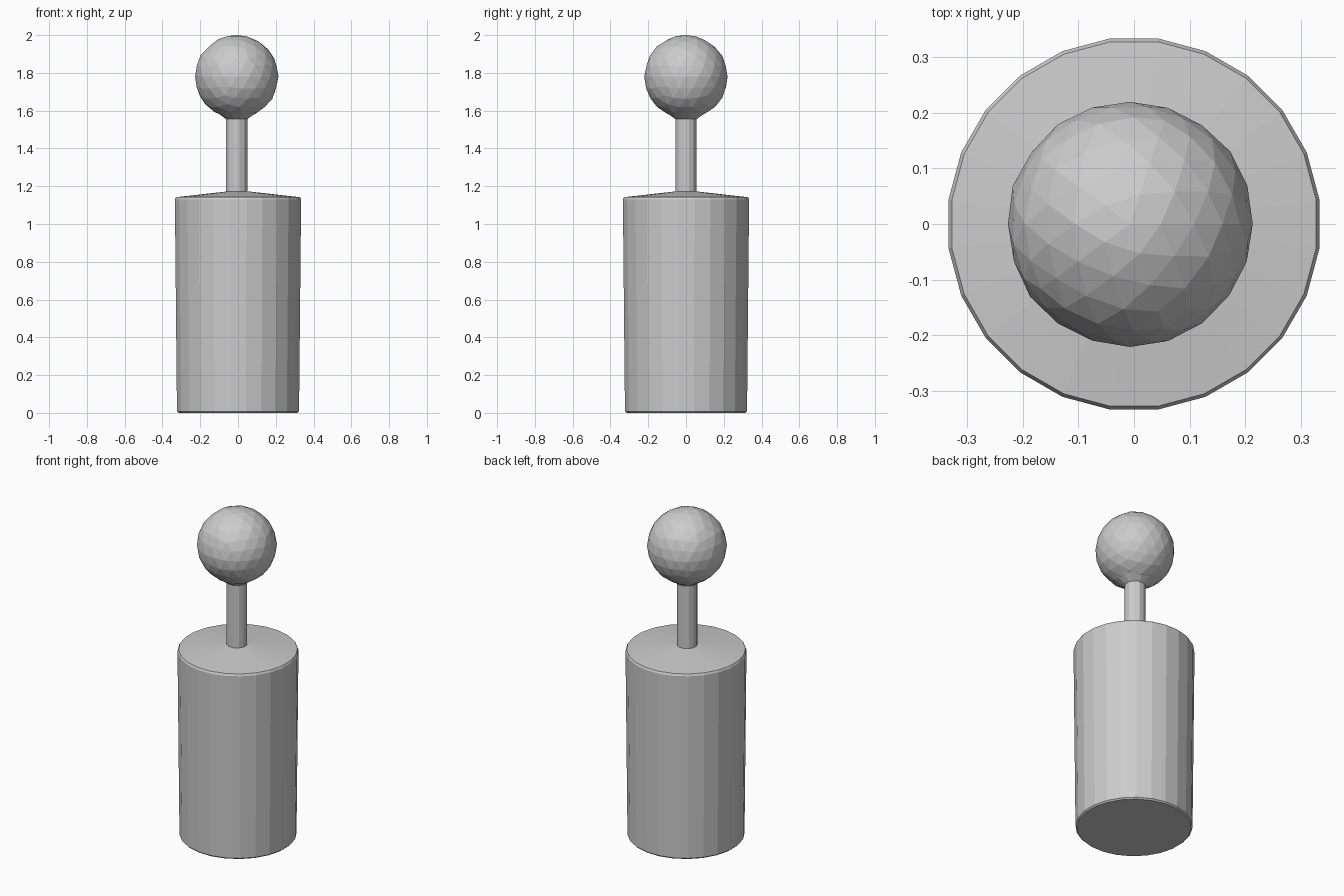
import bpy, bmesh, math, random
from mathutils import Vector

cube = bpy.data.objects.get("Cube")
if cube:
    bpy.data.objects.remove(cube, do_unlink=True)

grey = bpy.data.materials.new("plain grey")
grey.use_nodes = True
colour = (0.6, 0.6, 0.6, 1)
grey.diffuse_color = colour
grey.node_tree.nodes["Principled BSDF"].inputs["Base Color"].default_value = colour


def add_object(name, bm):
    bmesh.ops.recalc_face_normals(bm, faces=bm.faces)
    mesh = bpy.data.meshes.new(name)
    bm.to_mesh(mesh)
    bm.free()
    mesh.materials.append(grey)
    obj = bpy.data.objects.new(name, mesh)
    bpy.context.collection.objects.link(obj)
    return obj


def lathe(name, profile, sides, x=0.0):
    """Closed solid of revolution from (radius, height) pairs, flat sides on the axes."""
    bm = bmesh.new()
    rings = []
    for r, z in profile:
        angles = [2 * math.pi * (i + 0.5) / sides for i in range(sides)]
        rings.append([bm.verts.new((x + r * math.cos(a), r * math.sin(a), z)) for a in angles])
    for low, high in zip(rings, rings[1:]):
        for i in range(sides):
            j = (i + 1) % sides
            bm.faces.new((low[i], low[j], high[j], high[i]))
    bm.faces.new(rings[0][::-1])
    bm.faces.new(rings[-1])
    return add_object(name, bm)


# Cylindrical body, slightly wider at the top, with a shallow conical lid
lathe("body", [(0.318, 0), (0.326, 0.008), (0.337, 1.13), (0.331, 1.142), (0.06, 1.172)], 24)

# Thin stem that flares into the knob
AXIS = -0.007
lathe("stem", [(0.058, 1.16), (0.058, 1.555), (0.122, 1.6), (0.08, 1.66)], 12, AXIS)

# Faceted ball knob with slightly uneven facets
random.seed(4)
bm = bmesh.new()
bmesh.ops.create_icosphere(bm, subdivisions=3, radius=0.221)
for v in bm.verts:
    v.co *= 1 + random.uniform(-0.008, 0.008)
    v.co += Vector((AXIS, 0, 1.779))
top = max(v.co.z for v in bm.verts)
for v in bm.verts:
    v.co.z += 2.0 - top
add_object("knob", bm)
